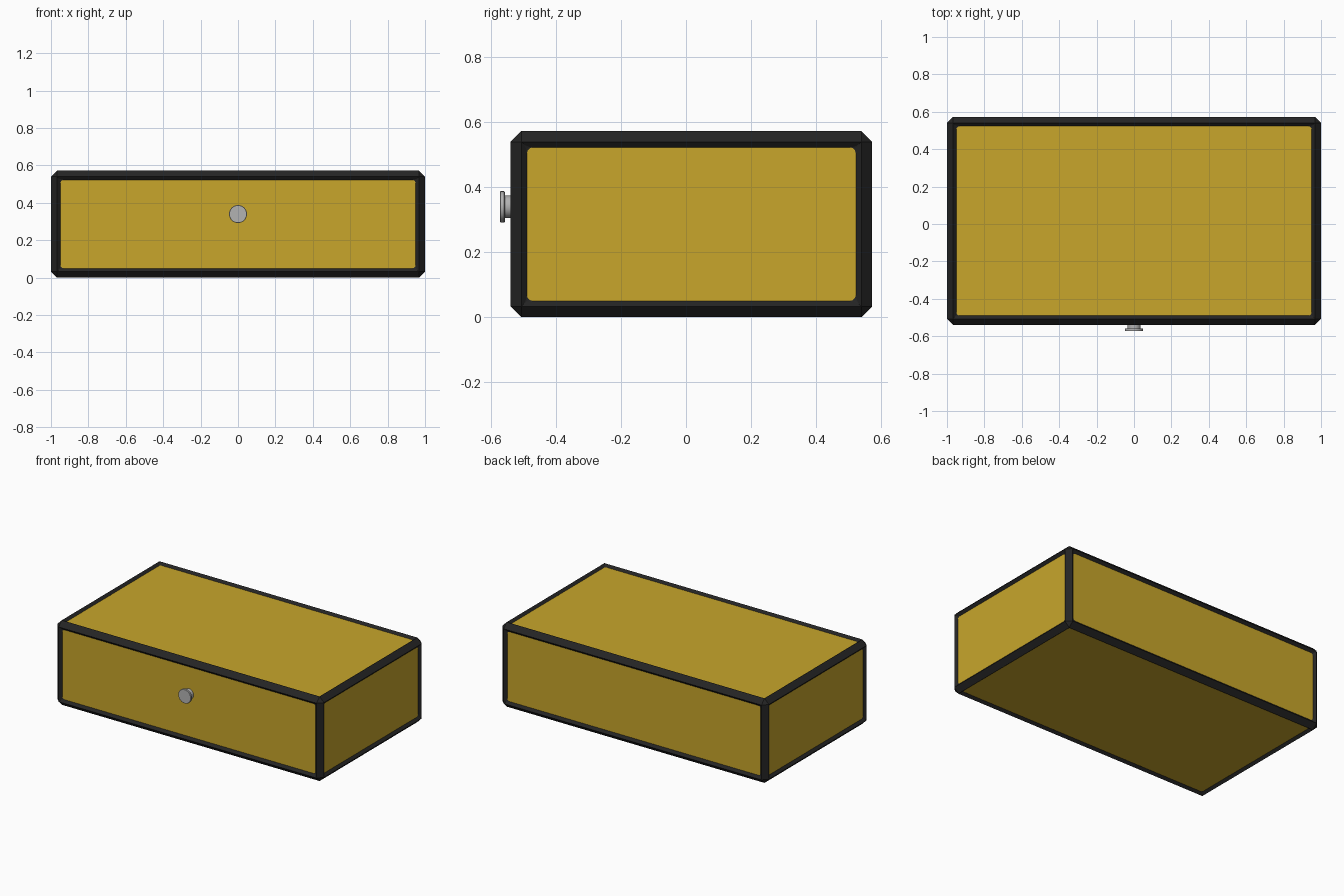
import bpy
import bmesh
from math import radians
from mathutils import Matrix, Vector

if "Cube" in bpy.data.objects:
    bpy.data.objects.remove(bpy.data.objects["Cube"])

# Overall case extents and trim proportions
LOW = Vector((-1.0, -0.54, 0.0))
HIGH = Vector((1.0, 0.573, 0.573))
CHAMFER = 0.033
INSET = 0.024
RECESS = 0.015


def material(name, rgb):
    mat = bpy.data.materials.new(name)
    mat.use_nodes = True
    color = (*rgb, 1.0)
    mat.diffuse_color = color
    mat.node_tree.nodes["Principled BSDF"].inputs["Base Color"].default_value = color
    return mat


def make_object(name, bm, mat):
    bmesh.ops.recalc_face_normals(bm, faces=bm.faces)
    mesh = bpy.data.meshes.new(name)
    bm.to_mesh(mesh)
    bm.free()
    mesh.materials.append(mat)
    obj = bpy.data.objects.new(name, mesh)
    bpy.context.collection.objects.link(obj)
    return obj


def chamfered_box(shrink, chamfer):
    """Case-shaped box, pulled in on all sides, with flat-cut edges."""
    bm = bmesh.new()
    size = HIGH - LOW - Vector((2 * shrink,) * 3)
    place = Matrix.Translation((LOW + HIGH) / 2) @ Matrix.Diagonal((*size, 1))
    bmesh.ops.create_cube(bm, size=1, matrix=place)
    bmesh.ops.bevel(bm, geom=bm.edges[:], offset=chamfer, segments=1, affect="EDGES")
    return bm


def large_faces(bm):
    return [f for f in bm.faces if f.calc_area() > 0.3]


def disc(name, radius, y_front, y_back, bevel, mat):
    """Round part of the knob, turned to point along y."""
    bm = bmesh.new()
    place = Matrix.Translation((0, (y_front + y_back) / 2, 0.34)) @ Matrix.Rotation(radians(90), 4, "X")
    bmesh.ops.create_cone(bm, cap_ends=True, segments=32, radius1=radius, radius2=radius,
                          depth=y_back - y_front, matrix=place)
    if bevel:
        rims = [e for e in bm.edges if any(len(f.verts) > 4 for f in e.link_faces)]
        bmesh.ops.bevel(bm, geom=rims, offset=bevel, segments=1, affect="EDGES")
    obj = make_object(name, bm, mat)
    bpy.ops.object.select_all(action="DESELECT")
    bpy.context.view_layer.objects.active = obj
    obj.select_set(True)
    bpy.ops.object.shade_smooth_by_angle(angle=radians(30))


yellow = material("mustard yellow", (0.578, 0.381, 0.024))
black = material("rubber black", (0.018, 0.018, 0.018))
grey = material("metal grey", (0.45, 0.45, 0.45))

# Yellow case body, sunk slightly below the trim
make_object("case_body", chamfered_box(RECESS, 0.035), yellow)

# Black edge trim: chamfered shell with sloped, round-cornered openings
trim = chamfered_box(0, CHAMFER)
bmesh.ops.inset_individual(trim, faces=large_faces(trim), thickness=INSET, depth=-RECESS)
opening_corners = list({v for f in large_faces(trim) for v in f.verts})
bmesh.ops.bevel(trim, geom=opening_corners, offset=0.018, segments=3,
                profile=0.5, affect="VERTICES")
bmesh.ops.delete(trim, geom=large_faces(trim), context="FACES_ONLY")
make_object("edge_trim", trim, black)

# Front knob
disc("knob_neck", 0.035, -0.56, -0.52, 0, grey)
disc("knob_head", 0.048, -0.573, -0.558, 0.002, grey)
